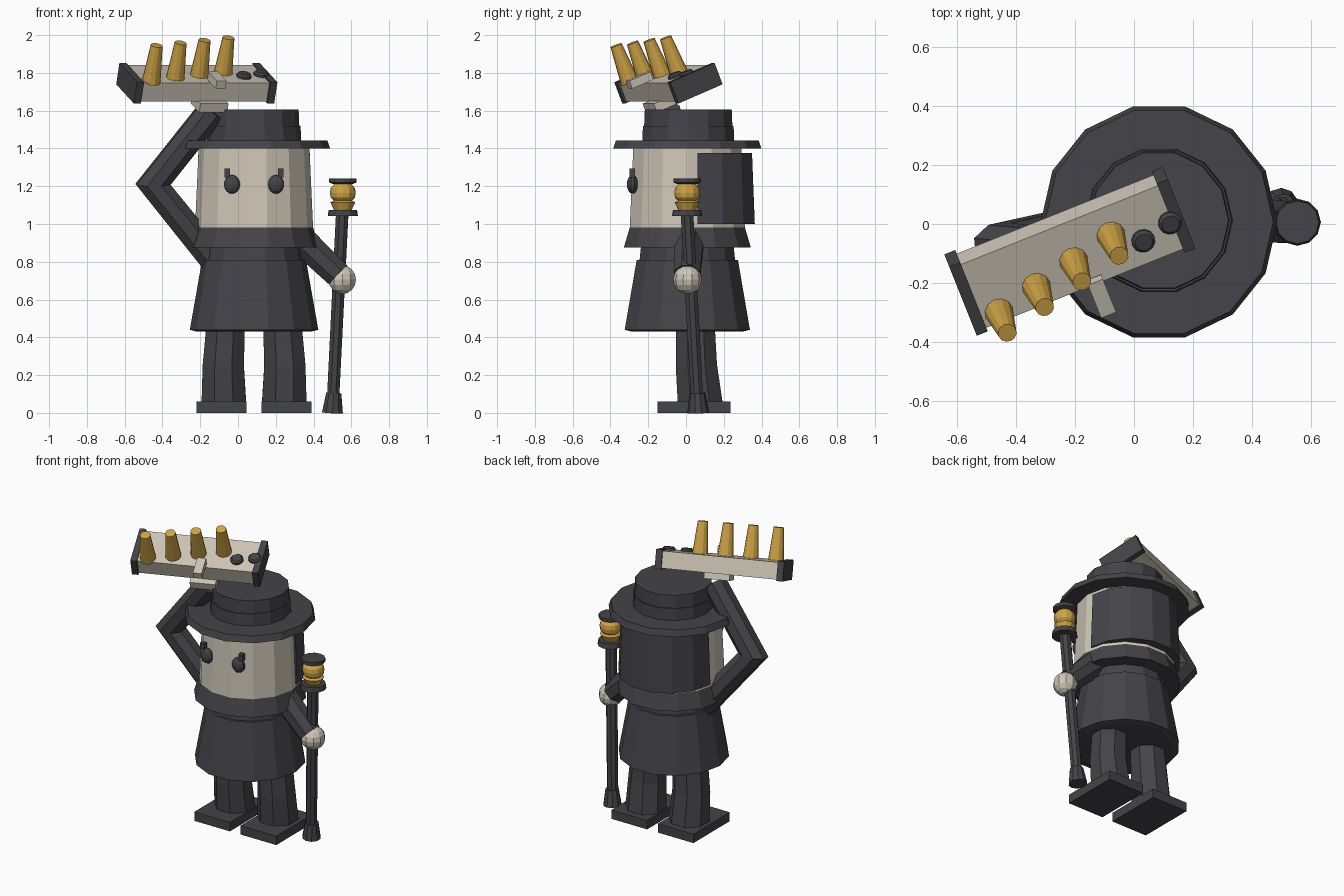
import bpy, bmesh, math
from mathutils import Vector, Matrix

cube = bpy.data.objects.get("Cube")
if cube:
    bpy.data.objects.remove(cube, do_unlink=True)


def material(name, rgb):
    m = bpy.data.materials.new(name)
    m.use_nodes = True
    m.diffuse_color = (*rgb, 1)
    for n in m.node_tree.nodes:
        if n.type == 'BSDF_PRINCIPLED':
            n.inputs["Base Color"].default_value = (*rgb, 1)
    return m


CLOTH = material("charcoal_cloth", (0.058, 0.057, 0.065))
CREAM = material("cream", (0.62, 0.57, 0.475))
GOLD = material("gold", (0.62, 0.37, 0.06))


def finish(name, bm, mat, matrix=None):
    bmesh.ops.recalc_face_normals(bm, faces=bm.faces)
    if matrix:
        bm.transform(matrix)
    mesh = bpy.data.meshes.new(name)
    bm.to_mesh(mesh)
    bm.free()
    mesh.materials.append(mat)
    ob = bpy.data.objects.new(name, mesh)
    bpy.context.collection.objects.link(ob)
    return ob


def loft(bm, rings):
    """Skin a list of equal point rings and cap both ends."""
    rows = [[bm.verts.new(p) for p in ring] for ring in rings]
    n = len(rows[0])
    for a, b in zip(rows, rows[1:]):
        for i in range(n):
            j = (i + 1) % n
            bm.faces.new((a[i], a[j], b[j], b[i]))
    bm.faces.new(rows[0][::-1])
    bm.faces.new(rows[-1])


def lathe(name, profile, mat, centre=(0, 0), sides=14, matrix=None):
    """Stack of rings from (radius, height) pairs."""
    bm = bmesh.new()
    steps = [math.tau * i / sides for i in range(sides)]
    loft(bm, [[(centre[0] + r * math.cos(a), centre[1] + r * math.sin(a), z)
               for a in steps] for r, z in profile])
    return finish(name, bm, mat, matrix)


def limb(name, path, radii, mat, sides=8):
    """Tapered tube with mitred joints."""
    pts = [Vector(p) for p in path]
    segs = [(b - a).normalized() for a, b in zip(pts, pts[1:])]
    side = segs[0].cross(Vector((0, 1, 0))).normalized()
    up = segs[0].cross(side)
    ring = []
    for i in range(sides):
        a = math.tau * (i + 0.5) / sides
        ring.append(side * math.cos(a) + up * math.sin(a))
    rings = [[pts[0] + o * radii[0] for o in ring]]
    for k, d in enumerate(segs):
        n = d + segs[min(k + 1, len(segs) - 1)]
        ring = [o - d * (o.dot(n) / d.dot(n)) for o in ring]
        rings.append([pts[k + 1] + o * radii[k + 1] for o in ring])
    bm = bmesh.new()
    loft(bm, rings)
    return finish(name, bm, mat)


def box(name, centre, size, mat, matrix=None):
    bm = bmesh.new()
    bmesh.ops.create_cube(bm, size=1)
    bm.transform(Matrix.Translation(centre) @ Matrix.Diagonal((*size, 1)))
    return finish(name, bm, mat, matrix)


def ball(name, centre, size, mat, segments=10, rows=8):
    bm = bmesh.new()
    bmesh.ops.create_uvsphere(bm, u_segments=segments, v_segments=rows, radius=1)
    bm.transform(Matrix.Translation(centre) @ Matrix.Diagonal((*size, 1)))
    return finish(name, bm, mat)


AXIS = (0.085, 0.007)

# Coat, collar and head
lathe("coat_skirt", [(0.3, 0.43), (0.34, 0.44), (0.275, 0.81)], CLOTH, AXIS)
lathe("coat_chest", [(0.26, 0.8), (0.25, 0.9)], CLOTH, AXIS)
lathe("collar", [(0.345, 0.875), (0.31, 0.99)], CLOTH, AXIS)
lathe("head", [(0.313, 0.97), (0.293, 1.41)], CREAM, AXIS)

# Hair covers the back half of the head
hair_bm = bmesh.new()
arc = [math.pi * i / 7 for i in range(8)]
loft(hair_bm, [[(AXIS[0] + r * math.cos(a), 0.062 + r * math.sin(a), z) for a in arc]
               for r, z in ((0.31, 1.0), (0.295, 1.375))])
finish("hair", hair_bm, CLOTH)

# Hat
lathe("hat_brim", [(0.402, 1.4), (0.388, 1.442)], CLOTH, AXIS)
lathe("hat_band", [(0.25, 1.44), (0.246, 1.52)], CLOTH, (AXIS[0], 0.012))
lathe("hat_crown", [(0.24, 1.51), (0.236, 1.605)], CLOTH, (AXIS[0], 0.012))

# Paired face parts, legs and shoes
for s, tag in ((-1, "right"), (1, "left")):
    x = AXIS[0]
    ball(tag + "_eye", (x + s * 0.117, -0.283, 1.21), (0.045, 0.03, 0.05), CLOTH)
    box(tag + "_eyelash", (x + s * 0.142, -0.285, 1.27), (0.03, 0.03, 0.045), CLOTH)
    limb(tag + "_leg", [(x + s * 0.15, 0.05, 0.47), (x + s * 0.163, 0.055, 0.25),
                        (x + s * 0.16, 0.075, 0.05)], [0.11, 0.118, 0.128], CLOTH)
    box(tag + "_shoe", (x + s * 0.172, 0.042, 0.03), (0.265, 0.385, 0.06), CLOTH)

# Arms
limb("right_arm", [(-0.12, 0.0, 0.8), (-0.45, -0.07, 1.21), (-0.14, -0.1, 1.6)],
     [0.08, 0.077, 0.077], CLOTH)
limb("left_arm", [(0.3, 0.02, 0.95), (0.53, 0.005, 0.73)], [0.085, 0.075], CLOTH)
ball("left_hand", (0.552, 0.008, 0.705), (0.076, 0.076, 0.076), CREAM)

# Cane
limb("cane_shaft", [(0.502, 0.06, 0.05), (0.552, 0.005, 1.06)], [0.035, 0.036], CLOTH)
limb("cane_tip", [(0.5, 0.065, 0.0), (0.507, 0.06, 0.105)], [0.058, 0.042], CLOTH, 10)
KNOB = (0.555, 0.006)
lathe("cane_collar", [(0.08, 1.042), (0.075, 1.075)], CLOTH, KNOB, 12)
lathe("cane_neck", [(0.045, 1.07), (0.066, 1.115), (0.045, 1.125)], GOLD, KNOB, 12)
lathe("cane_knob", [(0.04, 1.115), (0.064, 1.14), (0.068, 1.165), (0.064, 1.19),
                    (0.04, 1.217)], GOLD, KNOB, 12)
lathe("cane_cap", [(0.055, 1.213), (0.073, 1.22), (0.073, 1.242)], CLOTH, KNOB, 12)

# Raised box: local x runs along it, -y to its front, z out of its top
BOX = (Matrix.Translation((-0.218, -0.093, 1.745))
       @ Matrix.Rotation(math.radians(21.8), 4, 'Z')
       @ Matrix.Rotation(math.radians(22), 4, 'X'))
TOP = 0.053
box("box_body", (0, 0, 0), (0.76, 0.25, 0.106), CREAM, BOX)
for s, tag in ((-1, "right"), (1, "left")):
    box(tag + "_end_plate", (s * 0.38, 0, 0), (0.04, 0.272, 0.122), CLOTH, BOX)
box("box_grip", (0.047, -0.1, -0.075), (0.16, 0.13, 0.05), CREAM, BOX)
box("box_lever", (0.042, -0.162, TOP + 0.03), (0.055, 0.13, 0.045), CREAM, BOX)

# Row of pegs set on a slant
for i in range(4):
    t = i / 3
    place = BOX @ Matrix.Translation((-0.3 + 0.45 * t, -0.09 + 0.11 * t, TOP))
    lathe("peg_%d" % (i + 1), [(0.05, -0.01), (0.032, 0.2)], GOLD, sides=12, matrix=place)

# Dark buttons
for i, (u, v) in enumerate(((0.245, -0.04), (0.352, -0.015))):
    lathe("button_%d" % (i + 1), [(0.04, -0.01), (0.04, 0.012), (0.03, 0.022)], CLOTH, sides=12,
          matrix=BOX @ Matrix.Translation((u, v, TOP)))
